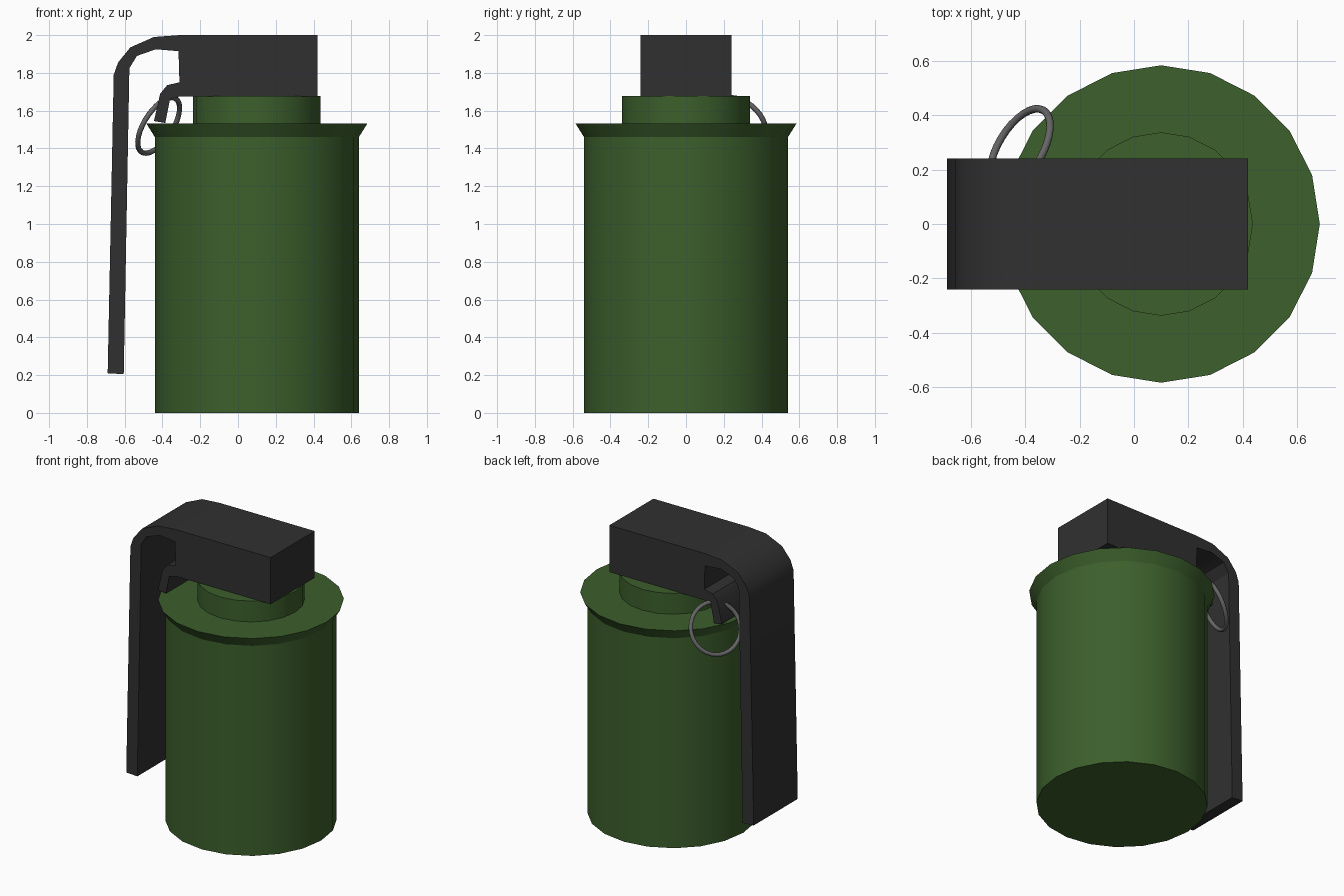
import bpy, bmesh, math
from mathutils import Vector

if "Cube" in bpy.data.objects:
    bpy.data.objects.remove(bpy.data.objects["Cube"])


def material(name, rgb):
    m = bpy.data.materials.new(name)
    m.diffuse_color = (*rgb, 1)
    m.use_nodes = True
    m.node_tree.nodes["Principled BSDF"].inputs["Base Color"].default_value = m.diffuse_color
    return m


GREEN = material("green_paint", (0.045, 0.115, 0.025))
DARK = material("dark_metal", (0.03, 0.03, 0.03))
STEEL = material("ring_steel", (0.13, 0.13, 0.13))
CX = 0.10  # axis of the body


def add_object(name, bm, mat, angle):
    bmesh.ops.recalc_face_normals(bm, faces=bm.faces)
    me = bpy.data.meshes.new(name)
    bm.to_mesh(me)
    bm.free()
    me.materials.append(mat)
    ob = bpy.data.objects.new(name, me)
    bpy.context.collection.objects.link(ob)
    bpy.ops.object.select_all(action='DESELECT')
    ob.select_set(True)
    bpy.context.view_layer.objects.active = ob
    bpy.ops.object.shade_smooth_by_angle(angle=math.radians(angle))
    return ob


def turned(name, profile, mat, sides=20):
    """Revolve (radius, z) points about the body axis and cap both ends."""
    bm = bmesh.new()
    rings = []
    for r, z in profile:
        rings.append([bm.verts.new((CX + r * math.cos(2 * math.pi * i / sides),
                                    r * math.sin(2 * math.pi * i / sides), z))
                      for i in range(sides)])
    for a, b in zip(rings, rings[1:]):
        for i in range(sides):
            j = (i + 1) % sides
            bm.faces.new((a[i], a[j], b[j], b[i]))
    bm.faces.new(rings[0])
    bm.faces.new(rings[-1])
    return add_object(name, bm, mat, 30)


def extruded(name, profile, half_width, mat):
    """Extrude an (x, z) outline along y."""
    bm = bmesh.new()
    face = bm.faces.new([bm.verts.new((x, -half_width, z)) for x, z in profile])
    res = bmesh.ops.extrude_face_region(bm, geom=[face])
    verts = [v for v in res["geom"] if isinstance(v, bmesh.types.BMVert)]
    bmesh.ops.translate(bm, verts=verts, vec=(0, 2 * half_width, 0))
    bmesh.ops.triangulate(bm, faces=[f for f in bm.faces if len(f.verts) > 4])
    return add_object(name, bm, mat, 30)


# Canister with flared rim, neck and inner collar
turned("canister", [(0.54, 0), (0.54, 1.46), (0.585, 1.532),
                    (0.338, 1.532), (0.338, 1.677)], GREEN)

# Fuse head, long safety lever and short hook share one outline
extruded("fuse_head_and_lever", [
    (0.42, 1.675), (0.42, 2.0),                                   # head
    (-0.31, 2.0), (-0.445, 1.99), (-0.57, 1.935), (-0.635, 1.855),
    (-0.658, 1.79), (-0.69, 0.21), (-0.605, 0.205),               # lever
    (-0.575, 1.825), (-0.535, 1.89), (-0.435, 1.925), (-0.315, 1.915),
    (-0.31, 1.75), (-0.375, 1.735), (-0.412, 1.69), (-0.445, 1.545),  # hook
    (-0.385, 1.535), (-0.36, 1.66), (-0.31, 1.675)], 0.242, DARK)

# Tilted pull ring
tilt = Vector((-0.75, 0.45, 0.48)).to_track_quat('Z', 'Y')
bpy.ops.mesh.primitive_torus_add(
    major_radius=0.168, minor_radius=0.014, major_segments=32, minor_segments=10,
    location=(-0.42, 0.275, 1.522), rotation=tilt.to_euler())
ring = bpy.context.object
ring.name = "pull_ring"
ring.data.materials.append(STEEL)
bpy.ops.object.shade_smooth()
